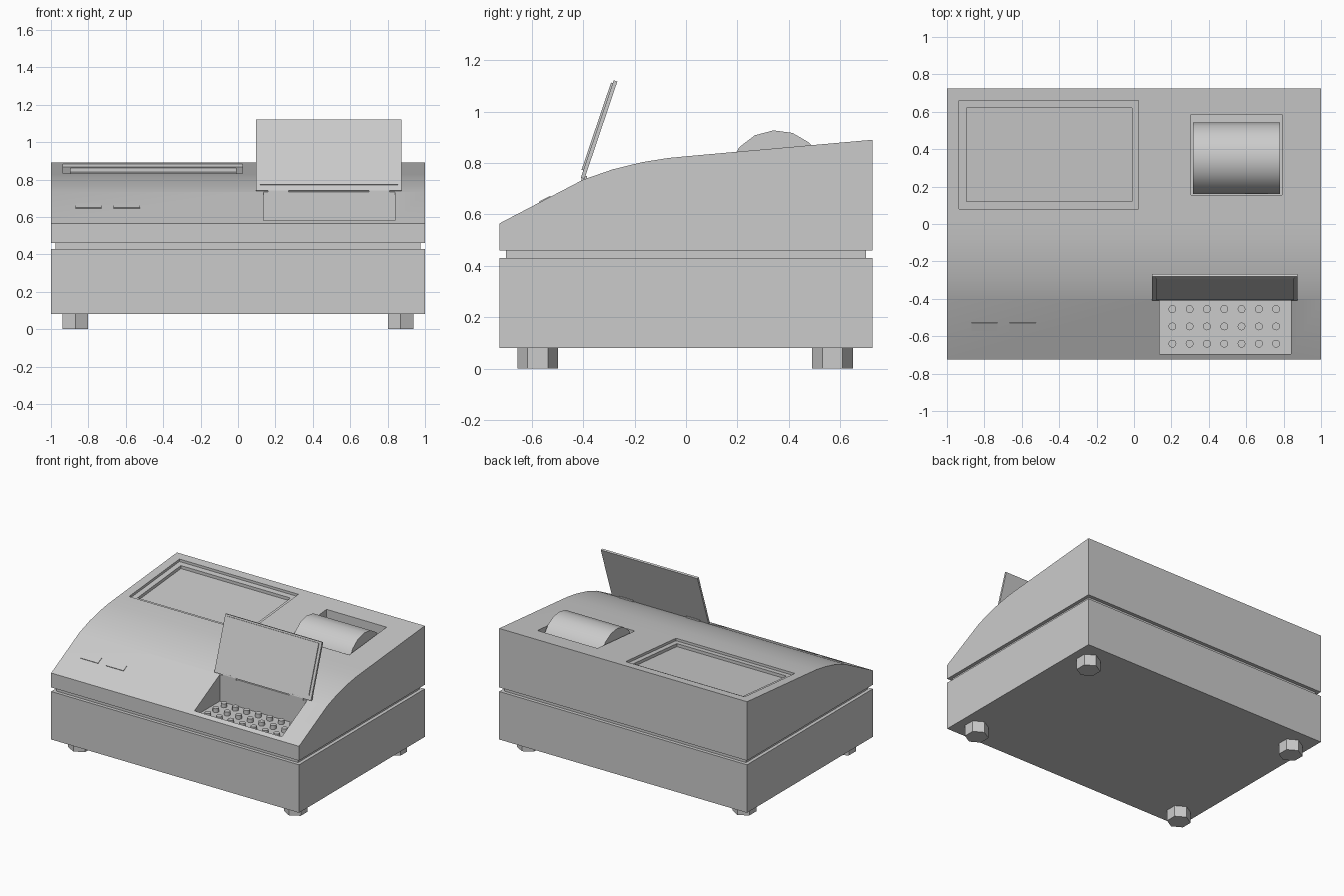
import bpy, bmesh, math

if "Cube" in bpy.data.objects:
    bpy.data.objects.remove(bpy.data.objects["Cube"])


def prism(name, pts, x0, x1):
    """Closed (y, z) outline extruded along x."""
    bm = bmesh.new()
    face = bm.faces.new([bm.verts.new((x0, y, z)) for y, z in pts])
    ext = bmesh.ops.extrude_face_region(bm, geom=[face])
    moved = [v for v in ext["geom"] if isinstance(v, bmesh.types.BMVert)]
    bmesh.ops.translate(bm, verts=moved, vec=(x1 - x0, 0, 0))
    bmesh.ops.recalc_face_normals(bm, faces=bm.faces)
    return finish(name, bm)


def upright(name, sides, r, x, y, z0, z1, turn=0.0):
    """Vertical n-sided post with its first corner on +y."""
    bm = bmesh.new()
    ang = [math.pi / 2 + turn + math.tau * i / sides for i in range(sides)]
    face = bm.faces.new([bm.verts.new((x + r * math.cos(a), y + r * math.sin(a), z0)) for a in ang])
    ext = bmesh.ops.extrude_face_region(bm, geom=[face])
    moved = [v for v in ext["geom"] if isinstance(v, bmesh.types.BMVert)]
    bmesh.ops.translate(bm, verts=moved, vec=(0, 0, z1 - z0))
    bmesh.ops.recalc_face_normals(bm, faces=bm.faces)
    return finish(name, bm)


def finish(name, bm):
    mesh = bpy.data.meshes.new(name)
    bm.to_mesh(mesh)
    bm.free()
    ob = bpy.data.objects.new(name, mesh)
    bpy.context.collection.objects.link(ob)
    return ob


def select(ob):
    bpy.ops.object.select_all(action='DESELECT')
    ob.select_set(True)
    bpy.context.view_layer.objects.active = ob


def smooth(ob, deg=30):
    select(ob)
    bpy.ops.object.shade_smooth_by_angle(angle=math.radians(deg))


def rect(y0, y1, z0, z1):
    return [(y0, z0), (y1, z0), (y1, z1), (y0, z1)]


def top_z(y):
    """Height of the gently sloping rear top."""
    return 0.89 + (y - 0.725) * 0.0885


def sloped(y0, y1, low, high):
    return [(y0, top_z(y0) + low), (y1, top_z(y1) + low),
            (y1, top_z(y1) + high), (y0, top_z(y0) + high)]


def lid_pt(s, t):
    """Point in the tilted lid plane: s up the lid, t towards the front."""
    return (-0.395 + 0.32 * s - 0.947 * t, 0.738 + 0.947 * s + 0.32 * t)


def lid_rect(s0, s1, t0, t1):
    return [lid_pt(s0, t0), lid_pt(s1, t0), lid_pt(s1, t1), lid_pt(s0, t1)]


# Lower case and recessed seam
prism("lower_case", rect(-0.725, 0.725, 0.08, 0.43), -1, 1)
prism("seam_band", rect(-0.70, 0.70, 0.43, 0.46), -0.975, 0.975)

# Upper case with curved front slope
upper = prism("upper_case", [
    (-0.725, 0.46), (0.725, 0.46), (0.725, 0.89), (0.03, 0.8285), (-0.07, 0.819),
    (-0.17, 0.803), (-0.285, 0.775), (-0.40, 0.735), (-0.725, 0.565)], -1, 1)

# Pockets: window step, window, roll well, keypad
cutters = [
    prism("window_step_cutter", sloped(0.08, 0.66, -0.018, 0.1), -0.935, 0.025),
    prism("window_cutter", sloped(0.12, 0.62, -0.04, 0.1), -0.895, -0.01),
    prism("roll_well_cutter", rect(0.155, 0.585, 0.53, 1.0), 0.305, 0.79),
    prism("keypad_cutter", rect(-0.695, -0.403, 0.54, 0.9), 0.135, 0.84),
]
for c in cutters:
    c.hide_render = True
    mod = upper.modifiers.new("cut", 'BOOLEAN')
    mod.operation = 'DIFFERENCE'
    mod.solver = 'EXACT'
    mod.object = c
    select(upper)
    bpy.ops.object.modifier_apply(modifier=mod.name)
for c in cutters:
    bpy.data.objects.remove(c)
smooth(upper, 20)

# Paper roll
roll = prism("paper_roll", [
    (0.352 + 0.192 * math.cos(math.radians(93.6 + 22.5 * i)),
     0.735 + 0.192 * math.sin(math.radians(93.6 + 22.5 * i))) for i in range(16)], 0.315, 0.78)
smooth(roll)

# Keys
for row in range(3):
    for col in range(7):
        key = upright(f"key_{row}_{col}", 12, 0.021, 0.205 + 0.0925 * col,
                      -0.64 + 0.0925 * row, 0.535, 0.568)
        smooth(key, 40)

# Lid with raised panel and two hinges
prism("lid", lid_rect(0, 0.40, 0, 0.015), 0.095, 0.875)
prism("lid_panel", lid_rect(0.03, 0.388, 0.014, 0.022), 0.117, 0.855)
for i, x in enumerate((0.16, 0.70)):
    prism(f"lid_hinge_{i}", rect(-0.407, -0.385, 0.727, 0.75), x, x + 0.11)

# Two thin buttons on the front slope
for i, x in enumerate((-0.87, -0.665)):
    prism(f"slope_button_{i}", [(-0.568, 0.642), (-0.525, 0.665),
                                (-0.528, 0.672), (-0.571, 0.650)], x, x + 0.14)

# Hexagonal feet
for sx in (-1, 1):
    for y in (-0.577, 0.57):
        side = "left" if sx < 0 else "right"
        end = "front" if y < 0 else "rear"
        upright(f"{end}_{side}_foot", 6, 0.079, sx * 0.87, y, 0, 0.08)
